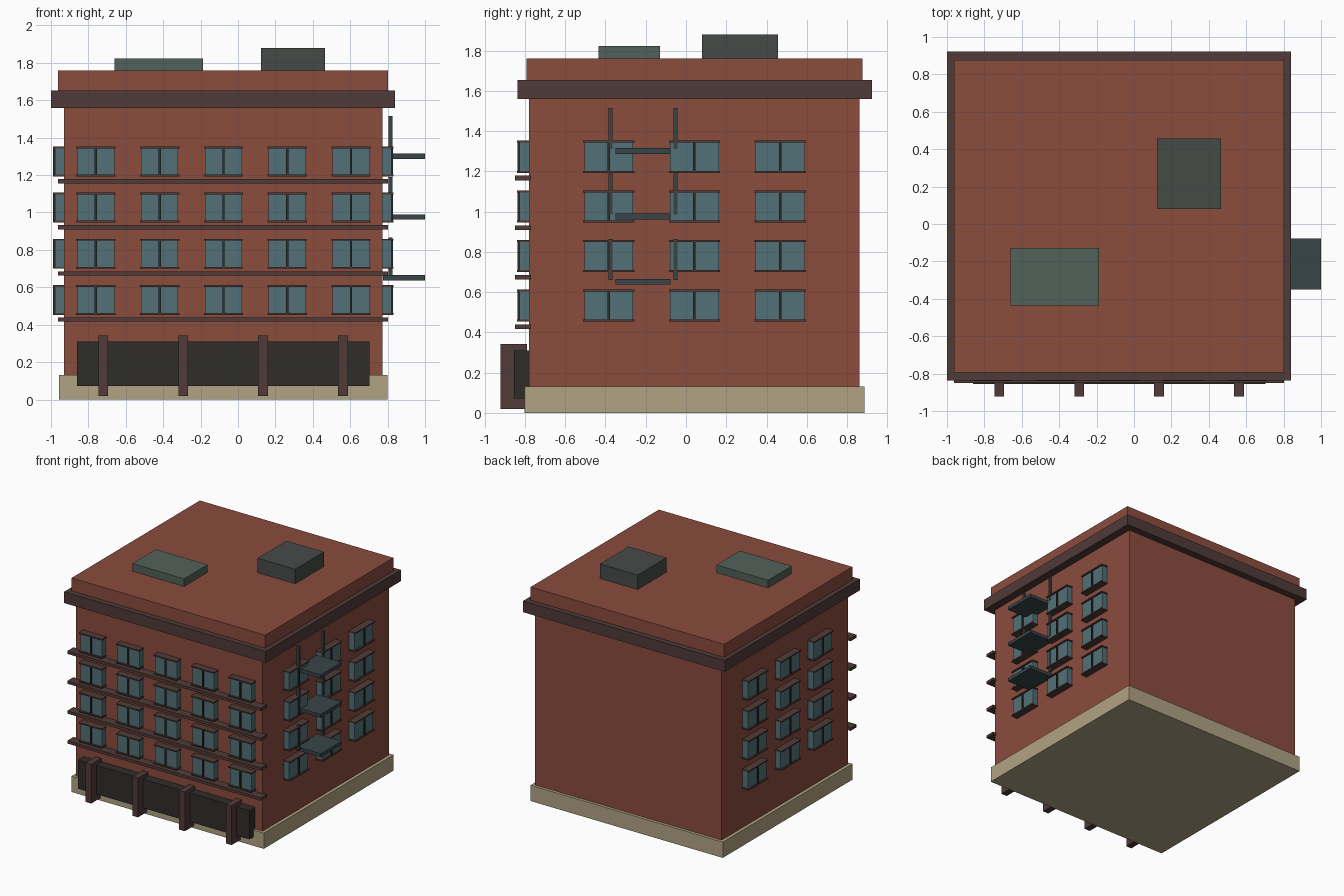
import bpy
import bmesh

if "Cube" in bpy.data.objects:
    bpy.data.objects.remove(bpy.data.objects["Cube"])


def material(name, r, g, b):
    m = bpy.data.materials.new(name)
    m.diffuse_color = (r, g, b, 1)
    m.use_nodes = True
    m.node_tree.nodes["Principled BSDF"].inputs["Base Color"].default_value = m.diffuse_color
    return m


BRICK = material("brick", 0.26, 0.072, 0.048)
TRIM = material("dark_trim", 0.08, 0.043, 0.039)
STONE = material("stone", 0.44, 0.37, 0.23)
GLASS = material("glass", 0.085, 0.165, 0.185)
FRAME = material("frame", 0.03, 0.026, 0.023)
METAL = material("metal", 0.04, 0.058, 0.065)
SKYLIGHT = material("skylight_glass", 0.085, 0.12, 0.10)
UNIT = material("roof_unit_grey", 0.062, 0.07, 0.064)


def box(name, x, y, z, mat):
    """Box from (min, max) pairs on each axis."""
    bm = bmesh.new()
    bmesh.ops.create_cube(bm, size=1)
    center = [(a + b) / 2 for a, b in (x, y, z)]
    for v in bm.verts:
        v.co.x *= x[1] - x[0]
        v.co.y *= y[1] - y[0]
        v.co.z *= z[1] - z[0]
    mesh = bpy.data.meshes.new(name)
    bm.to_mesh(mesh)
    bm.free()
    mesh.materials.append(mat)
    ob = bpy.data.objects.new(name, mesh)
    ob.location = center
    bpy.context.collection.objects.link(ob)
    return ob


X0, X1 = -0.93, 0.772     # wall planes
Y0, Y1 = -0.78, 0.863

# Main masses
box("walls", (X0, X1), (Y0, Y1), (0.01, 1.60), BRICK)
box("stone_base", (-0.957, 0.798), (-0.803, 0.887), (0, 0.13), STONE)
box("cornice", (-1.0, 0.84), (-0.838, 0.923), (1.56, 1.653), TRIM)
box("parapet", (-0.963, 0.803), (-0.793, 0.878), (1.60, 1.76), BRICK)

# Roof details
box("skylight", (-0.66, -0.187), (-0.435, -0.128), (1.74, 1.823), SKYLIGHT)
box("roof_unit", (0.122, 0.466), (0.08, 0.456), (1.74, 1.88), UNIT)

# Storefront and its posts
box("storefront", (-0.862, 0.702), (-0.855, -0.775), (0.072, 0.31), FRAME)
for i in range(4):
    cx = -0.72 + i * 0.427
    box("storefront_post", (cx - 0.026, cx + 0.026), (-0.922, -0.79), (0.02, 0.343), TRIM)


def window(side, c, z, w):
    """Projecting window centred at c along the given wall, bottom at z."""
    def part(name, half, d, z0, z1, mat):
        along = (c - half, c + half)
        if side == "front":
            box(name, along, (Y0 - d, Y0 + 0.01), (z0, z1), mat)
        elif side == "right":
            box(name, (X1 - 0.01, X1 + d), along, (z0, z1), mat)
        else:
            box(name, (X0 - d, X0 + 0.01), along, (z0, z1), mat)
    h = 0.15
    part(side + "_window_glass", w / 2, 0.048, z, z + h, GLASS)
    part(side + "_window_mullion", 0.006, 0.058, z, z + h, FRAME)
    part(side + "_window_head", w / 2 + 0.006, 0.06, z + h - 0.005, z + h + 0.005, TRIM)
    part(side + "_window_sill", w / 2 + 0.006, 0.06, z - 0.005, z + 0.005, TRIM)


# Four storeys of windows with a ledge under each front row
for floor in range(4):
    z = 0.458 + floor * 0.2465
    box("front_ledge", (-0.963, 0.803), (-0.85, Y0 + 0.01), (z - 0.042, z - 0.019), TRIM)
    for i in range(5):
        window("front", -0.078 + (i - 2) * 0.341, z, 0.198)
    for i in range(3):
        for side in ("right", "left"):
            window(side, 0.042 + (i - 1) * 0.426, z, 0.243)

# Fire escape platforms and uprights on the right wall
for i in range(3):
    z = 0.651 + i * 0.325
    box("escape_platform", (0.775, 1.0), (-0.35, -0.077), (z - 0.014, z + 0.014), METAL)
    for cy in (-0.375, -0.053):
        box("escape_upright", (0.805, 0.825), (cy - 0.01, cy + 0.01), (z + 0.009, z + 0.214), METAL)
